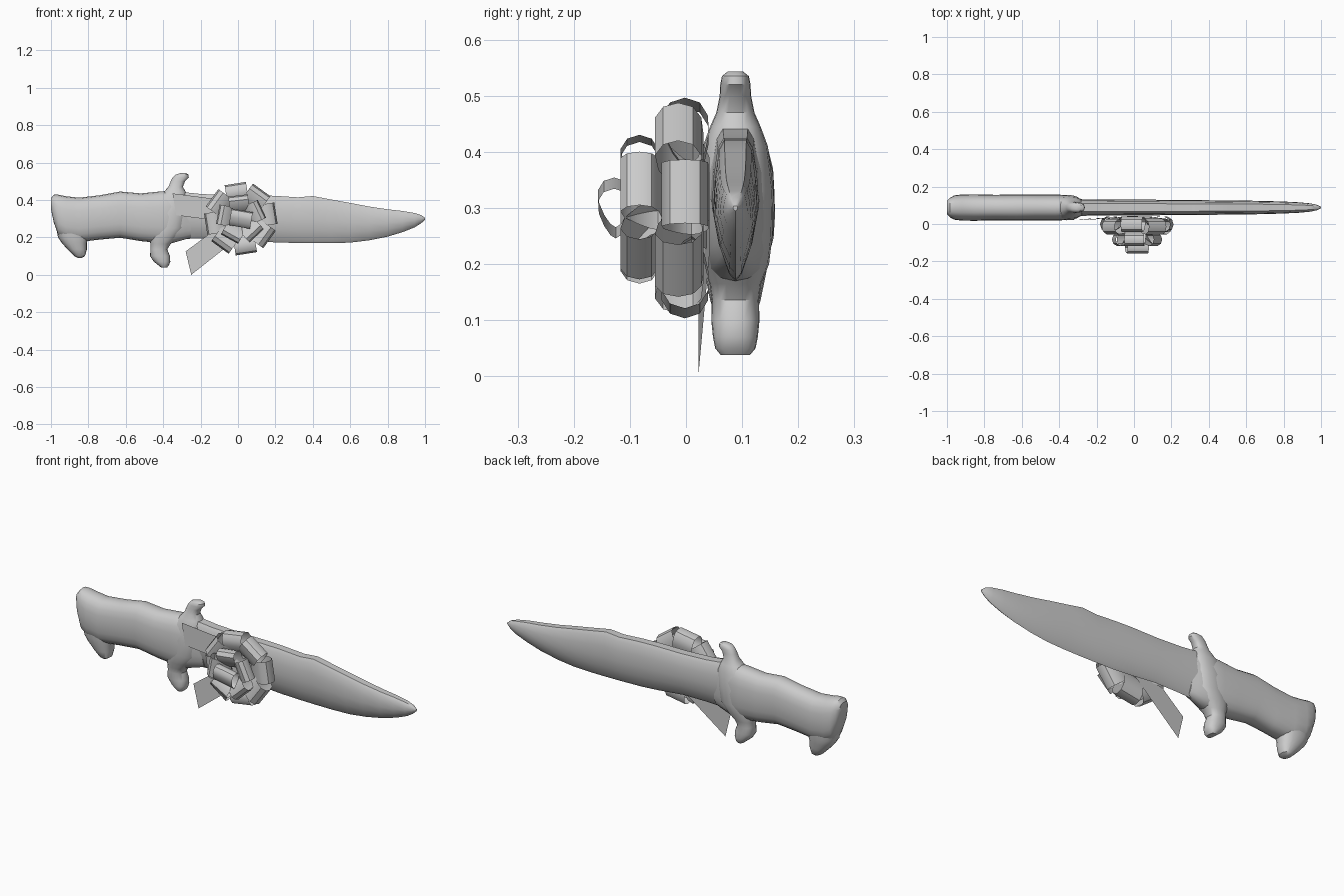
import bpy, math
from mathutils import Vector

YC = 0.088  # centre plane of the knife


def make(name, verts, faces, smooth=True):
    me = bpy.data.meshes.new(name)
    me.from_pydata([tuple(v) for v in verts], [], faces)
    me.update()
    ob = bpy.data.objects.new(name, me)
    bpy.context.collection.objects.link(ob)
    if smooth:
        bpy.ops.object.select_all(action='DESELECT')
        ob.select_set(True)
        bpy.context.view_layer.objects.active = ob
        bpy.ops.object.shade_smooth_by_angle(angle=math.radians(40))
    return ob


def loft(name, rings):
    n = len(rings[0])
    verts = [v for r in rings for v in r]
    faces = [(k * n + i, k * n + (i + 1) % n, (k + 1) * n + (i + 1) % n, (k + 1) * n + i)
             for k in range(len(rings) - 1) for i in range(n)]
    faces += [tuple(reversed(range(n))), tuple(range(len(verts) - n, len(verts)))]
    return make(name, verts, faces)


def oval(power, n=20):
    pts = []
    for i in range(n):
        t = 2 * math.pi * i / n
        c, s = math.cos(t), math.sin(t)
        pts.append((math.copysign(abs(c) ** power, c), math.copysign(abs(s) ** power, s)))
    return pts


def along_x(name, sections, profile):
    # sections: x, bottom z, top z, half thickness
    loft(name, [[(x, YC + a * h, (lo + hi) / 2 + b * (hi - lo) / 2) for a, b in profile]
                for x, lo, hi, h in sections])


def along_z(name, sections, profile):
    # sections: z, left x, right x, half thickness
    loft(name, [[((l + r) / 2 + a * (r - l) / 2, YC + b * h, z) for a, b in profile]
                for z, l, r, h in sections])


# Handle
along_x("handle", [
    (-1.0, .35, .41, .035), (-.985, .28, .428, .052), (-.96, .21, .428, .065),
    (-.92, .185, .42, .070), (-.85, .175, .412, .071), (-.74, .188, .425, .068),
    (-.63, .198, .445, .070), (-.52, .18, .435, .069), (-.42, .17, .445, .070),
    (-.35, .17, .45, .066), (-.28, .19, .44, .045), (-.25, .20, .43, .035)], oval(.8))

# Hooked pommel
along_z("pommel_hook", [
    (.09, -.855, -.835, .020), (.10, -.875, -.818, .034), (.136, -.912, -.808, .045),
    (.17, -.942, -.808, .052), (.20, -.962, -.80, .058), (.25, -.972, -.80, .06)], oval(.85))

# Cross guard with both curled horns
along_z("guard", [
    (.038, -.41, -.38, .026), (.05, -.425, -.37, .036), (.07, -.45, -.362, .040),
    (.10, -.470, -.364, .043), (.136, -.468, -.378, .042), (.165, -.468, -.36, .046),
    (.20, -.475, -.32, .060), (.25, -.46, -.28, .066), (.33, -.45, -.27, .068),
    (.41, -.43, -.265, .058), (.445, -.395, -.28, .045), (.47, -.372, -.295, .034),
    (.50, -.36, -.283, .028), (.52, -.35, -.263, .027), (.535, -.335, -.265, .024),
    (.543, -.31, -.275, .014)], oval(.85))

# Blade: flat spine, full belly, thin cutting edge
edge = [(0, -1), (.3, -.88), (.75, -.45), (1, 0), (.92, .45), (.75, .85), (.5, 1),
        (-.5, 1), (-.75, .85), (-.92, .45), (-1, 0), (-.75, -.45), (-.3, -.88)]
along_x("blade", [
    (-.32, .19, .445, .045), (-.2, .195, .432, .043), (-.05, .195, .425, .042),
    (.1, .18, .425, .042), (.2, .173, .422, .040), (.32, .170, .414, .040),
    (.4, .169, .421, .039), (.5, .169, .402, .038), (.6, .172, .384, .037),
    (.7, .184, .365, .035), (.8, .204, .350, .032), (.88, .228, .341, .028),
    (.945, .254, .330, .022), (.98, .276, .319, .014), (1.0, .295, .304, .004)], edge)

# Gift bow loops: open teardrop ribbon bands set in rings
C = Vector((.015, 0, .3))


def bow_loop(name, deg, r_in, r_out, y_root, y_mid, half, width, n=12):
    a = math.radians(deg)
    rad = Vector((math.cos(a), 0, math.sin(a)))
    tan = Vector((-math.sin(a), 0, math.cos(a)))
    verts, faces = [], []
    for i in range(n):
        t = 2 * math.pi * i / n
        f = (1 + math.cos(t)) / 2
        r = r_in + (r_out - r_in) * f
        y = y_root + (y_mid - y_root) * min(1, f * 1.6)
        y += half * math.sin(t) * (.45 + .55 * f) * 1.2
        for s in (-.5, .5):
            verts.append(C + rad * r + tan * (s * width) + Vector((0, y, 0)))
    for i in range(n):
        j = (i + 1) % n
        faces.append((2 * i, 2 * i + 1, 2 * j + 1, 2 * j))
    make(name, verts, faces)


for k in range(8):
    bow_loop(f"bow_outer_loop_{k + 1}", 9 + 45 * k, .06, .19, .01,
             -.002 - .012 * (k % 2), .046, .115)
for k in range(5):
    bow_loop(f"bow_inner_loop_{k + 1}", 25 + 72 * k, .02, .125, -.05, -.083, .038, .105)
bow_loop("bow_top_loop", 80, -.045, .045, -.125, -.128, .032, .115)

# Ribbon tails
make("ribbon_tail_upper", [(-.35, .022, .435), (-.33, .022, .318), (.0, .042, .275), (.0, .042, .39)],
     [(0, 1, 2, 3)], False)
make("ribbon_tail_lower", [(-.28, .022, .125), (-.25, .022, 0), (.03, .042, .22), (-.03, .042, .31)],
     [(0, 1, 2, 3)], False)
